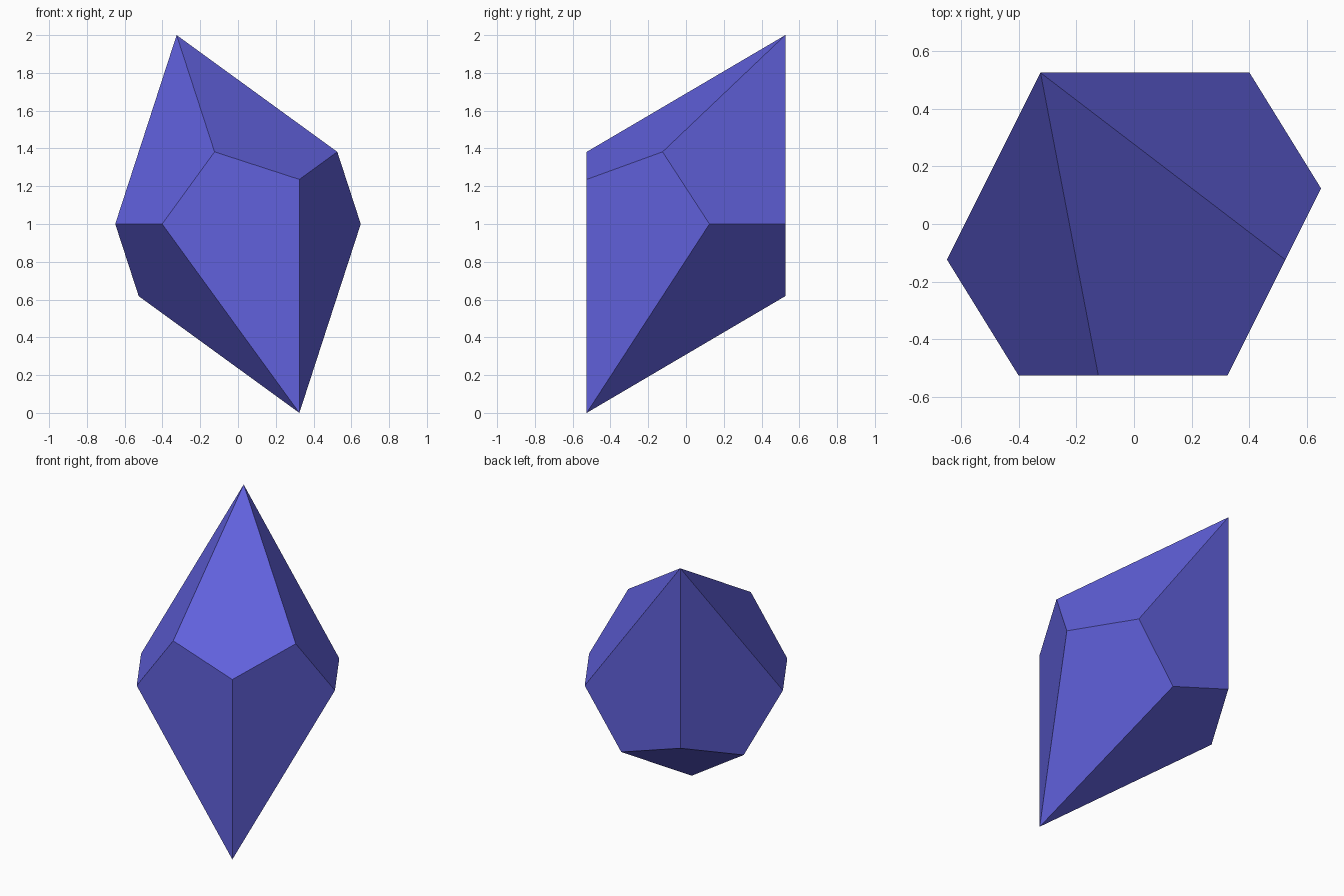
import bpy
import bmesh
import math
from mathutils import Vector

cube = bpy.data.objects.get("Cube")
if cube:
    bpy.data.objects.remove(cube, do_unlink=True)

# Single flat colour
indigo = bpy.data.materials.new("indigo")
indigo.use_nodes = True
colour = (0.119, 0.119, 0.72, 1.0)
indigo.diffuse_color = colour
indigo.node_tree.nodes["Principled BSDF"].inputs["Base Color"].default_value = colour

# Golden-ratio proportions of a five-fold trapezohedron resting on one tip
PHI = (1 + math.sqrt(5)) / 2
T = math.tan(math.radians(18))
a, b, c, d = T * PHI, T / PHI**2, 2 * T, 2 * T / PHI
tip = Vector((-T, a, 1))
half_ring = [Vector(p) for p in (
    (-c, -b, 0),
    (-d, -a, 0),
    (-b, -a, 1 / PHI**2),
    (T, -a, 1 / PHI**3),
    (a, -b, 1 / PHI**2),
)]
# The zigzag girdle is symmetric through the centre
ring_points = half_ring + [-p for p in half_ring]

bm = bmesh.new()
lift = Vector((0, 0, 1))
top = bm.verts.new(tip + lift)
bottom = bm.verts.new(lift - tip)
ring = [bm.verts.new(p + lift) for p in ring_points]

# Five kites meet at each tip
for i in range(0, 10, 2):
    bm.faces.new((top, ring[i], ring[i + 1], ring[(i + 2) % 10]))
    bm.faces.new((bottom, ring[(i + 3) % 10], ring[(i + 2) % 10], ring[i + 1]))
bmesh.ops.recalc_face_normals(bm, faces=bm.faces)

mesh = bpy.data.meshes.new("faceted_crystal")
bm.to_mesh(mesh)
bm.free()
mesh.materials.append(indigo)
crystal = bpy.data.objects.new("faceted_crystal", mesh)
bpy.context.collection.objects.link(crystal)
